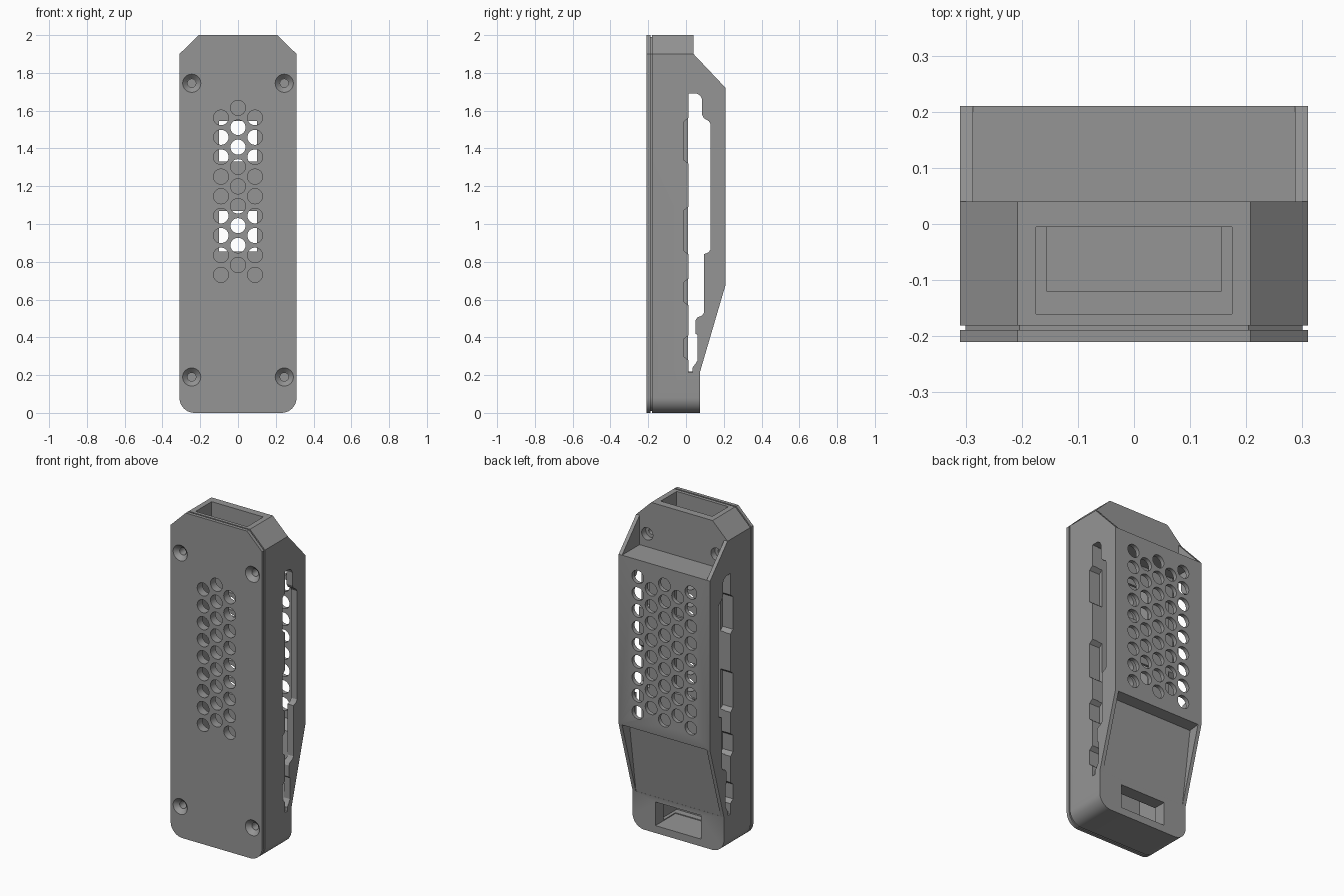
import bpy, bmesh, math
from mathutils import Vector

if "Cube" in bpy.data.objects:
    bpy.data.objects.remove(bpy.data.objects["Cube"])

grey = bpy.data.materials.new("case_grey")
grey.diffuse_color = (0.30, 0.30, 0.30, 1)
grey.use_nodes = True
grey.node_tree.nodes["Principled BSDF"].inputs["Base Color"].default_value = grey.diffuse_color


def finish(bm, name):
    bmesh.ops.recalc_face_normals(bm, faces=bm.faces)
    me = bpy.data.meshes.new(name)
    bm.to_mesh(me)
    bm.free()
    me.materials.append(grey)
    ob = bpy.data.objects.new(name, me)
    bpy.context.collection.objects.link(ob)
    return ob


def add_prism(bm, pts, axis, a, b):
    """Extrude a 2D outline: axis 'y' takes (x, z), axis 'x' takes (y, z)."""
    def place(p, t):
        return (p[0], t, p[1]) if axis == 'y' else (t, p[0], p[1])
    lo = [bm.verts.new(place(p, a)) for p in pts]
    hi = [bm.verts.new(place(p, b)) for p in pts]
    bm.faces.new(lo)
    bm.faces.new(hi[::-1])
    n = len(pts)
    for i in range(n):
        j = (i + 1) % n
        bm.faces.new((lo[i], lo[j], hi[j], hi[i]))


def prism(name, pts, axis, a, b):
    bm = bmesh.new()
    add_prism(bm, pts, axis, a, b)
    return finish(bm, name)


def box(name, x, y0, y1, z0, z1):
    return prism(name, [(-x, z0), (x, z0), (x, z1), (-x, z1)], 'y', y0, y1)


def add_lathe(bm, x, z, profile, seg=32):
    """Closed turned solid along y from (radius, y) pairs."""
    rings = [[bm.verts.new((x + r * math.cos(2 * math.pi * k / seg), y,
                            z + r * math.sin(2 * math.pi * k / seg)))
              for k in range(seg)] for r, y in profile]
    bm.faces.new(rings[0])
    bm.faces.new(rings[-1][::-1])
    for p, q in zip(rings, rings[1:]):
        for k in range(seg):
            j = (k + 1) % seg
            bm.faces.new((p[k], p[j], q[j], q[k]))


def lathes(name, spots, profile):
    bm = bmesh.new()
    for x, z in spots:
        add_lathe(bm, x, z, profile)
    return finish(bm, name)


def boolean(ob, cutter, op='DIFFERENCE', keep=False):
    m = ob.modifiers.new("cut", 'BOOLEAN')
    m.operation, m.solver, m.object = op, 'EXACT', cutter
    bpy.context.view_layer.objects.active = ob
    bpy.ops.object.modifier_apply(modifier=m.name)
    if not keep:
        bpy.data.objects.remove(cutter, do_unlink=True)


def outline(inset=0.0):
    """Front outline: rounded bottom corners, chamfered top corners."""
    w, r, t = 0.31 - inset, 0.08, 2.0 - inset
    pts = []
    for cx, start in ((-w + r, 180), (w - r, 270)):
        for k in range(11):
            a = math.radians(start + 9 * k)
            pts.append((cx + r * math.cos(a), inset + r + r * math.sin(a)))
    c = 0.208 - inset * 0.4
    return pts + [(w, 1.9), (c, t), (-c, t), (-w, 1.9)]


# Case parts
plate = prism("front_plate", outline(), 'y', -0.21, -0.189)
seam = prism("seam_core", outline(0.01), 'y', -0.189, -0.181)
body = prism("rear_case", outline(), 'y', -0.181, 0.25)

# Side silhouette of the rear case
side = [(-0.3, -0.1), (0.075, -0.1), (0.075, 0.22), (0.21, 0.68),
        (0.21, 1.72), (0.04, 1.90), (0.04, 2.1), (-0.3, 2.1)]
boolean(body, prism("side_shape", side, 'x', -0.5, 0.5), 'INTERSECT')

# Recesses between the side cheeks, above and below the grille
boolean(body, box("top_recess", 0.287, 0.04, 0.4, 1.72, 1.95))
boolean(body, prism("lower_recess", [(0.075, 0.222), (0.14, 0.67), (0.22, 0.68),
                                     (0.4, 0.68), (0.4, 0.222)], 'x', -0.287, 0.287))

# Inner compartment
room = [(0.01, 0.22), (0.055, 0.22), (0.118, 0.66), (0.185, 0.70),
        (0.185, 1.69), (0.01, 1.69)]
boolean(body, prism("compartment", room, 'x', -0.27, 0.27))

# Air duct with top inlet and rear outlet
boolean(body, box("duct", 0.175, -0.16, -0.005, 0.05, 2.1))
boolean(body, box("outlet", 0.155, -0.12, 0.2, 0.045, 0.19))

# Openings between duct and compartment
for z0, z1 in ((0.855, 1.07), (1.33, 1.545)):
    boolean(body, box("duct_window", 0.10, -0.03, 0.03, z0, z1))

# Stepped side windows
window = [(0.035, 0.215), (0.035, 0.24), (0.05, 0.26), (0.062, 0.28), (0.062, 0.41),
          (0.05, 0.42), (0.05, 0.49), (0.06, 0.505), (0.085, 0.515), (0.095, 0.53),
          (0.095, 0.84), (0.12, 0.85), (0.13, 0.865), (0.13, 1.53), (0.12, 1.545),
          (0.095, 1.56), (0.085, 1.58), (0.085, 1.66), (0.075, 1.68), (0.055, 1.692),
          (0.012, 1.692)]
for z0, z1 in ((1.32, 1.56), (0.84, 1.09), (0.57, 0.71), (0.28, 0.41)):
    window += [(0.012, z1), (-0.013, z1 - 0.02), (-0.013, z0 + 0.02), (0.012, z0)]
window.append((0.012, 0.215))
for s in (-1, 1):
    boolean(body, prism("side_window", window, 'x', *sorted((s * 0.24, s * 0.4))))

# Ventilation hole patterns
step = 0.104


def column(x, top, n):
    return [(x, top - step * k) for k in range(n)]


front = column(0, 1.615, 9) + column(-0.09, 1.563, 9) + column(0.09, 1.563, 9)
rear = [p for x in (-0.18, 0, 0.18) for p in column(x, 1.615, 9)]
rear += [p for x in (-0.09, 0.09) for p in column(x, 1.563, 8)]
front_holes = lathes("front_holes", front, [(0.04, -0.25), (0.04, -0.12)])
for ob in (plate, seam, body):
    boolean(ob, front_holes, keep=True)
bpy.data.objects.remove(front_holes, do_unlink=True)
boolean(body, lathes("rear_holes", rear, [(0.04, 0.15), (0.04, 0.25)]))

# Countersunk front screw holes and rear counterbores
screws = [(x, z) for x in (-0.245, 0.245) for z in (0.19, 1.745)]
sinks = lathes("screw_holes", screws, [(0.053, -0.215), (0.025, -0.186),
                                       (0.022, -0.185), (0.022, -0.10)])
for ob in (plate, seam, body):
    boolean(ob, sinks, keep=True)
bpy.data.objects.remove(sinks, do_unlink=True)
boolean(body, lathes("rear_bores", [(-0.235, 1.80), (0.235, 1.80)],
                     [(0.018, -0.04), (0.018, 0.0), (0.038, 0.001), (0.038, 0.08)]))

# Smooth the round surfaces, keep edges sharp
for ob in (plate, seam, body):
    bpy.ops.object.select_all(action='DESELECT')
    ob.select_set(True)
    bpy.context.view_layer.objects.active = ob
    bpy.ops.object.shade_smooth_by_angle(angle=math.radians(25))
